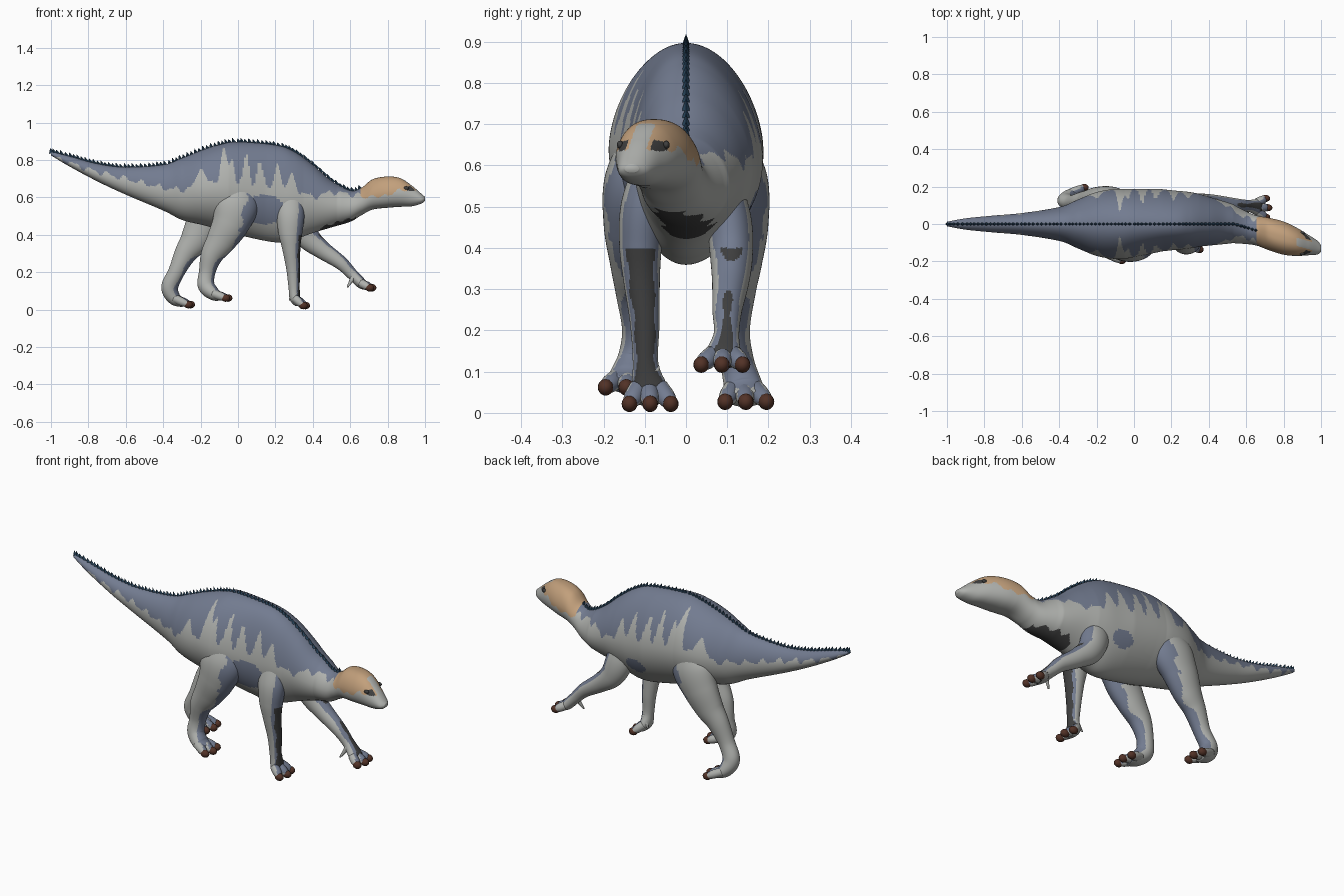
import bpy, bmesh, math
from mathutils import Vector, Matrix

default = bpy.data.objects.get("Cube")
if default:
    bpy.data.objects.remove(default, do_unlink=True)

# ---------- colours ----------
GREY, BLUE, TAN, SPINE, CLAW, DARK = range(6)
palette = [("pale_grey_hide", (.43, .44, .42)), ("slate_blue_hide", (.17, .2, .28)),
           ("tan_crown", (.54, .35, .2)), ("navy_frill", (.02, .055, .1)),
           ("brown_claw", (.085, .032, .02)), ("charcoal_mark", (.05, .05, .05))]
materials = []
for label, rgb in palette:
    mat = bpy.data.materials.new(label)
    mat.use_nodes = True
    mat.diffuse_color = (*rgb, 1)
    mat.node_tree.nodes["Principled BSDF"].inputs["Base Color"].default_value = (*rgb, 1)
    materials.append(mat)


# ---------- helpers ----------
def spline(rows, t):
    """Catmull-Rom sample of a table of stations, t from 0 to 1."""
    last = len(rows) - 1
    s = min(max(t, 0), 1) * last
    i = min(int(s), last - 1)
    u = s - i
    quad = [rows[min(max(k, 0), last)] for k in range(i - 1, i + 3)]
    return [0.5 * (2 * b + (c - a) * u + (2 * a - 5 * b + 4 * c - d) * u * u
                   + (3 * b - a - 3 * c + d) * u ** 3) for a, b, c, d in zip(*quad)]


def ramp(points, x):
    """Straight-line lookup in a short list of (x, value) pairs."""
    for (xa, va), (xb, vb) in zip(points, points[1:]):
        if x <= xb:
            return va + (vb - va) * max(0, (x - xa) / (xb - xa))
    return points[-1][1]


def circle(sides):
    return [math.tau * k / sides for k in range(sides)]


def finish(name, bm, rule, smooth=True):
    """Turn a bmesh into an object and colour its faces by rule."""
    bmesh.ops.recalc_face_normals(bm, faces=bm.faces)
    for face in bm.faces:
        face.material_index = rule(face.calc_center_median(), face.normal)
        face.smooth = smooth
    mesh = bpy.data.meshes.new(name)
    bm.to_mesh(mesh)
    bm.free()
    for mat in materials:
        mesh.materials.append(mat)
    bpy.context.collection.objects.link(bpy.data.objects.new(name, mesh))


def skin(bm, rings):
    """Bridge rings of points with quads and close both ends."""
    loops = [[bm.verts.new(p) for p in ring] for ring in rings]
    n = len(loops[0])
    for a, b in zip(loops, loops[1:]):
        for k in range(n):
            bm.faces.new((a[k], a[(k + 1) % n], b[(k + 1) % n], b[k]))
    bm.faces.new(loops[0])
    bm.faces.new(loops[-1])


def limb(bm, rows, steps, sides):
    """Tapered tube; each row is x, y, z, depth, width."""
    rings = []
    for i in range(steps + 1):
        t = i / steps
        x, y, z, depth, width = spline(rows, t)
        along = Vector(spline(rows, t + .01)[:3]) - Vector(spline(rows, t - .01)[:3])
        front = along.cross(Vector((0, 1, 0))).normalized()
        side = front.cross(along).normalized()
        rings.append([Vector((x, y, z)) + front * depth * math.sin(a) + side * width * math.cos(a)
                      for a in circle(sides)])
    skin(bm, rings)


def ball(bm, centre, size):
    bmesh.ops.create_uvsphere(bm, u_segments=16, v_segments=10, radius=1,
                              matrix=Matrix.Translation(centre) @ Matrix.Diagonal((*size, 1)))


def head_turn(x):
    """Sideways drift of the neck and head."""
    return -.28 * max(0, x - .53)


# ---------- body: x, underside, back line, half width ----------
stations = [
    (-1, .825, .845, .012), (-.9, .765, .82, .03), (-.75, .685, .78, .045), (-.6, .615, .762, .058),
    (-.4, .53, .775, .09), (-.3, .48, .81, .13), (-.2, .455, .85, .17), (-.1, .43, .882, .186),
    (0, .4, .897, .182), (.2, .36, .88, .16), (.3, .375, .845, .15), (.4, .41, .775, .13),
    (.5, .44, .69, .11), (.6, .47, .637, .087), (.66, .505, .652, .08), (.72, .535, .697, .086),
    (.8, .545, .712, .088), (.87, .55, .702, .075), (.93, .553, .663, .055), (.98, .567, .62, .037),
    (1, .583, .603, .017)]
left_bulge = [(-.05, 0), (.15, .02), (.35, .02), (.55, 0)]

flank_line = [(-1, .82), (-.8, .75), (-.4, .65), (-.3, .64), (-.15, .68), (.1, .66),
              (.2, .66), (.3, .65), (.4, .6), (.5, .63), (.66, .61)]
crown_line = [(.66, .6), (.8, .61), (.86, .64), (.95, .64)]
# pale stripes: x, height, half width
stripes = [(-.2, .1, .025), (-.075, .18, .025), (-.03, .13, .018), (.045, .17, .02),
           (.12, .12, .024), (.215, .11, .02), (.285, .07, .02)]


def within(c, x, z, wide, tall):
    return ((c.x - x) / wide) ** 2 + ((c.z - z) / tall) ** 2 < 1


def head_colour(c, n):
    off = abs(c.y - head_turn(c.x))
    if off > .03 and within(c, .925, .648, .028, .014):
        return DARK
    bare_snout = c.x > .95 or (c.x > .87 and off < .022)
    above = c.z > ramp(crown_line, c.x) + .008 * math.sin(c.x * 90)
    return TAN if above and not bare_snout else GREY


def hide_colour(c, n):
    if c.x > .655:
        return head_colour(c, n)
    if .44 < c.x < .63 and n.z < -.8 + .05 * math.sin(c.x * 110):
        return DARK
    patch = (.14, .535, .11, .08) if c.y < 0 else (.2, .5, .06, .04)
    if within(c, *patch):
        return BLUE
    edge = ramp(flank_line, c.x) + .012 * math.sin(c.x * 70) + .006 * math.sin(c.x * 131)
    edge += sum(h * math.exp(-((c.x - x) / w) ** 2) for x, h, w in stripes)
    return BLUE if c.z > edge else GREY


bm = bmesh.new()
rings, steps = [], 420
for i in range(steps + 1):
    x, low, high, half = spline(stations, i / steps)
    middle, tall = (low + high) / 2, (high - low) / 2
    bulge = ramp(left_bulge, x)
    boxy = ramp([(.64, 1), (.75, .8), (.95, .9)], x)
    keel = ramp([(-.4, 0), (0, .22), (.4, .22), (.6, 0)], x)
    ring = []
    for a in circle(120):
        up, out = math.sin(a), math.copysign(abs(math.cos(a)) ** boxy, math.cos(a))
        taper = 1 - .12 * up if up > 0 else 1 - .1 * up - keel * up * up
        ring.append((x, head_turn(x) + half * out * taper + bulge * out * out, middle + tall * up))
    rings.append(ring)
skin(bm, rings)
finish("body", bm, hide_colour)

# ---------- frill of small spikes along the back ----------
bm = bmesh.new()
count = 80
place = [(row[0], i / (len(stations) - 1)) for i, row in enumerate(stations)]
for i in range(count):
    x, low, high, half = spline(stations, ramp(place, -1 + 1.67 * i / count))
    size = .016 if i % 2 else .013
    bmesh.ops.create_cone(bm, segments=4, radius1=.015, radius2=.001, depth=size * 2,
                          matrix=Matrix.Translation((x, head_turn(x), high + size * .35))
                          @ Matrix.Rotation(-.3, 4, 'Y') @ Matrix.Diagonal((1, .75, 1, 1)))
finish("back_frill", bm, lambda c, n: SPINE, smooth=False)

# ---------- eyes ----------
bm = bmesh.new()
for side in (-1, 1):
    ball(bm, (.9, head_turn(.9) + side * .056, .65), (.014, .008, .01))
finish("eyes", bm, lambda c, n: DARK)


# ---------- legs ----------
def hind_colour(c, n):
    limit = .3 if c.z > .42 else .5
    return BLUE if n.x > limit + .1 * math.sin(c.z * 45) and c.z > .06 else GREY


def fore_colour(c, n):
    if n.x > .7 + .06 * math.sin(c.z * 60) and .06 < c.z < .4:
        return DARK
    return BLUE if n.x > .45 and c.z > .05 else GREY


def toe_colour(c, n):
    return BLUE if n.x > .35 else GREY


# girth from hip or shoulder to foot: distance from the midline, depth, width
hind_girth = [(.095, .09, .06), (.122, .12, .076), (.13, .1, .07), (.125, .08, .06),
              (.12, .06, .05), (.115, .044, .04), (.125, .045, .041), (.14, .036, .047),
              (.145, .022, .046)]
fore_girth = [(.075, .08, .05), (.103, .075, .055), (.11, .064, .052), (.108, .049, .045),
              (.1, .037, .036), (.098, .03, .031), (.09, .028, .045), (.087, .019, .05)]


def build_leg(name, side, girth, path, rule):
    """path gives x and z of each joint; side is -1 for right, 1 for left."""
    rows = [(x, side * y, z, depth, width) for (x, z), (y, depth, width) in zip(path, girth)]
    bm = bmesh.new()
    limb(bm, rows, 100, 56)
    finish(name + "_leg", bm, rule)

    # three toes, each ending in a blunt claw
    toes, claws = bmesh.new(), bmesh.new()
    heel, ball_of_foot = Vector(rows[-2][:3]), Vector(rows[-1][:3])
    for k in (-1, 0, 1):
        tip = ball_of_foot + Vector((.036 - .012 * abs(k), .05 * k, -.008))
        root = heel + Vector((0, .025 * k, 0))
        near = root.lerp(tip, .6)
        limb(toes, [(*root, .023, .024), (*near, .022, .023), (*tip, .015, .017)], 12, 20)
        ball(claws, tip, (.024, .019, .02))
    finish(name + "_toes", toes, toe_colour)
    finish(name + "_claws", claws, lambda c, n: CLAW)

    # thumb spike on the inner side of each fore foot
    if girth is fore_girth:
        wrist = Vector(rows[-3][:3]) + Vector((.01, -.02 * side, -.01))
        tip = wrist + Vector((-.035, -.02 * side, -.06))
        bm = bmesh.new()
        limb(bm, [(*wrist, .016, .014), (*tip, .004, .004)], 6, 12)
        finish(name + "_thumb", bm, lambda c, n: GREY)


build_leg("right_hind", -1, hind_girth, [
    (0, .66), (-.01, .56), (-.04, .46), (-.09, .37), (-.14, .29), (-.165, .2), (-.17, .13),
    (-.13, .085), (-.09, .07)], hind_colour)
build_leg("left_hind", 1, hind_girth, [
    (-.1, .66), (-.13, .56), (-.18, .46), (-.23, .37), (-.28, .3), (-.33, .2), (-.365, .12),
    (-.34, .06), (-.29, .035)], hind_colour)
build_leg("right_fore", -1, fore_girth, [
    (.27, .6), (.28, .5), (.28, .41), (.285, .33), (.295, .22), (.3, .12), (.305, .06),
    (.325, .03)], fore_colour)
build_leg("left_fore", 1, fore_girth, [
    (.31, .58), (.335, .47), (.375, .385), (.45, .32), (.55, .25), (.61, .19), (.66, .14),
    (.68, .125)], fore_colour)
